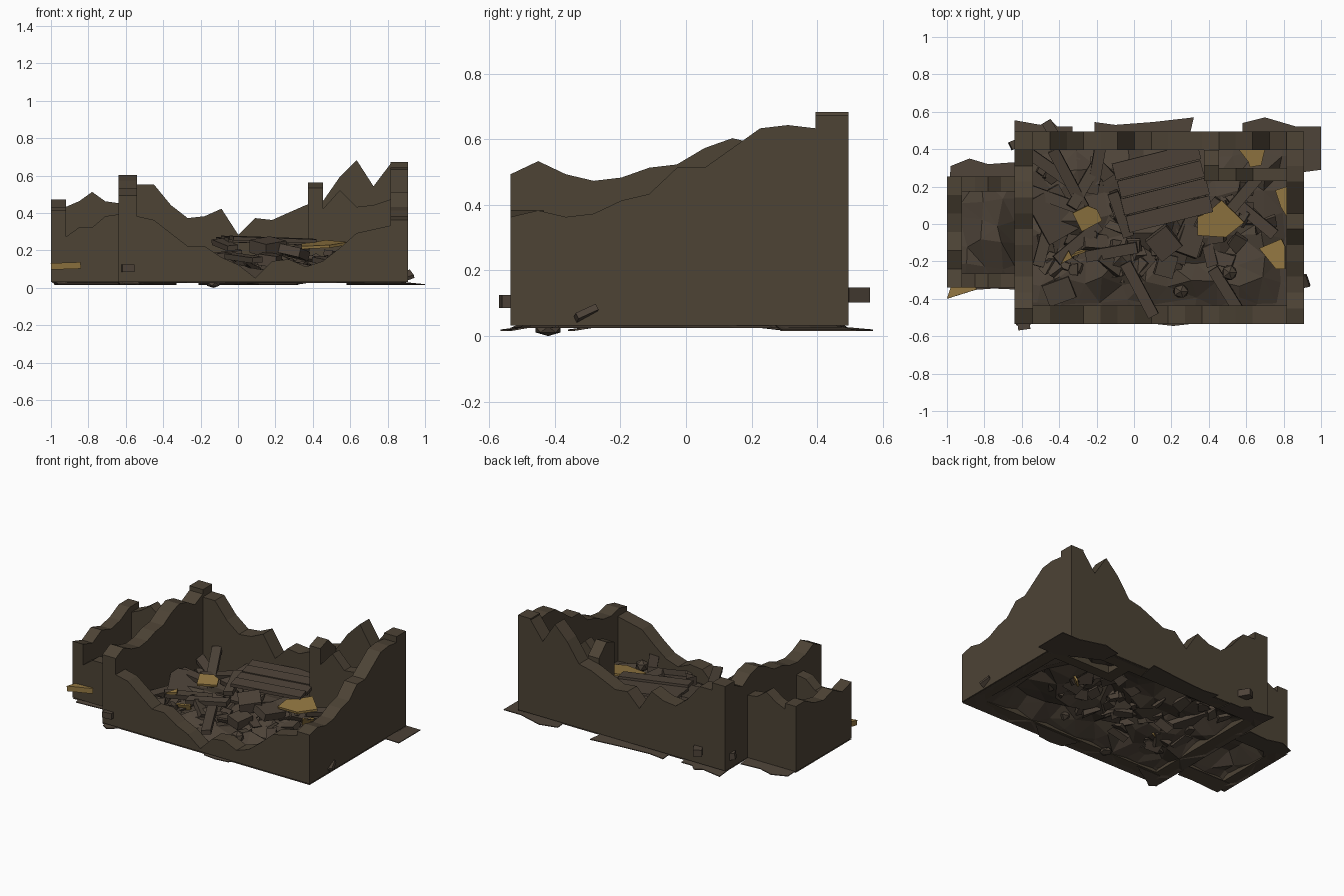
import bpy, bmesh, math, random
from mathutils import Matrix, Vector, Euler

random.seed(7)
if "Cube" in bpy.data.objects:
    bpy.data.objects.remove(bpy.data.objects["Cube"], do_unlink=True)


def material(name, rgb):
    m = bpy.data.materials.new(name)
    m.use_nodes = True
    m.diffuse_color = (*rgb, 1)
    bsdf = m.node_tree.nodes["Principled BSDF"]
    bsdf.inputs["Base Color"].default_value = (*rgb, 1)
    bsdf.inputs["Roughness"].default_value = 1
    return m


BROWN = material("weathered brown", (.074, .056, .036))
RUBBLE = material("rubble brown", (.076, .057, .041))
GROUND = material("dark earth", (.073, .055, .039))
GOLD = material("dull gold", (.29, .185, .054))


def finish(name, bm, mat):
    bmesh.ops.recalc_face_normals(bm, faces=bm.faces)
    mesh = bpy.data.meshes.new(name)
    bm.to_mesh(mesh)
    bm.free()
    mesh.materials.append(mat)
    ob = bpy.data.objects.new(name, mesh)
    bpy.context.collection.objects.link(ob)
    return ob


def prism(bm, outline, offset):
    """Closed solid from an outline moved along an offset vector."""
    near = [bm.verts.new(p) for p in outline]
    far = [bm.verts.new(Vector(p) + Vector(offset)) for p in outline]
    bm.faces.new(near)
    bm.faces.new(far[::-1])
    for i in range(len(near)):
        bm.faces.new((near[i - 1], near[i], far[i], far[i - 1]))


def wall(name, axis, start, end, side, thick, heights):
    """Broken wall: evenly spaced heights in hundredths along one axis."""
    step = (end - start) / (len(heights) - 1)
    line = [(start + i * step, h / 100 + .003) for i, h in enumerate(heights)]
    line += [(end, .032), (start, .032)]
    bm = bmesh.new()
    if axis == "x":
        prism(bm, [(t, side, z) for t, z in line], (0, thick, 0))
    else:
        prism(bm, [(side, t, z) for t, z in line], (thick, 0, 0))
    return finish(name, bm, BROWN)


def add_box(bm, loc, size, rot=(0, 0, 0)):
    turn = Euler([math.radians(a) for a in rot]).to_matrix().to_4x4()
    m = Matrix.Translation(loc) @ turn @ Matrix.Diagonal((*size, 1))
    return bmesh.ops.create_cube(bm, size=1, matrix=m)["verts"]


def box(name, loc, size, rot=(0, 0, 0), mat=RUBBLE):
    bm = bmesh.new()
    add_box(bm, loc, size, rot)
    return finish(name, bm, mat)


# Main room walls
wall("front_wall", "x", -.54, .815, -.535, .1,
     [38, 36, 29, 22, 22, 16, 12, 5, 14, 15, 11, 14, 21, 29, 31, 33])
wall("back_wall", "x", -.54, .815, .395, .1,
     [55, 55, 44, 37, 38, 42, 28, 37, 36, 40, 44, 46, 59, 68, 54, 66])
wall("left_wall", "y", -.535, .395, -.64, .1,
     [49, 53, 49, 47, 48, 51, 52, 57, 60, 58, 53, 57])
wall("right_wall", "y", -.535, .395, .815, .095,
     [36, 38, 36, 37, 41, 43, 51, 51, 57, 63, 64, 63])
wall("back_left_corner", "x", -.64, -.54, .395, .1, [60, 60])
wall("back_right_corner", "x", .815, .91, .395, .1, [67, 67])

# Small closet in the back corner
wall("closet_side_wall", "y", .23, .395, .375, .08, [53, 56, 48])
wall("closet_front_wall", "x", .455, .815, .23, .07, [42, 52, 43, 44, 47])

# Side annex walls
wall("annex_left_wall", "y", -.34, .255, -1, .08, [41, 38, 43, 40, 42, 47, 47])
wall("annex_front_wall", "x", -.92, -.64, -.34, .075, [27, 32, 32, 38, 39])
wall("annex_back_wall", "x", -.92, -.64, .175, .08, [43, 46, 51, 46, 45])


# Uneven earth floors
def heap(x, y):
    edge = min(x + .56, .83 - x, y + .45, .41 - y)
    mound = math.exp(-((x - .15) / .5) ** 2 - ((y - .08) / .35) ** 2)
    return .025 + max(0, min(edge / .08, 1)) * (.055 + .07 * mound)


def annex_heap(x, y):
    edge = min(x + .94, -.62 - x, y + .28, .2 - y)
    return .025 + max(0, min(edge / .08, 1)) * .08


def floor(name, x0, x1, y0, y1, nx, ny, rise):
    bm = bmesh.new()
    bmesh.ops.create_grid(bm, x_segments=nx, y_segments=ny, size=.5)
    for v in bm.verts:
        inner = abs(v.co.x) < .49 and abs(v.co.y) < .49
        jitter = .03 if inner else 0
        x = x0 + (v.co.x + .5) * (x1 - x0) + random.uniform(-jitter, jitter)
        y = y0 + (v.co.y + .5) * (y1 - y0) + random.uniform(-jitter, jitter)
        z = rise(x, y)
        v.co = (x, y, z + random.uniform(-1, 1) * min(.045, (z - .025) * .6))
    bmesh.ops.triangulate(bm, faces=bm.faces)
    return finish(name, bm, GROUND)


floor("main_floor", -.64, .91, -.535, .495, 13, 9, heap)
floor("annex_floor", -1, -.64, -.34, .255, 4, 5, annex_heap)


# Thin slabs of earth sloping out under the walls; the first two points are the inner edge
def slab(name, points):
    bm = bmesh.new()
    prism(bm, [(x, y, .03 if i < 2 else .015) for i, (x, y) in enumerate(points)], (0, 0, .005))
    finish(name, bm, GROUND)


slab("earth_back_left", [(-.64, .4), (-.33, .4), (-.33, .52), (-.41, .52), (-.45, .56), (-.5, .53), (-.64, .555)])
slab("earth_back_middle", [(-.21, .4), (.28, .4), (.32, .57), (.1, .545), (-.1, .53), (-.21, .545)])
slab("earth_back_right", [(.58, .4), (.85, .27), (1, .29), (1, .52), (.87, .52), (.7, .57), (.58, .54)])
slab("earth_annex_back", [(-.99, .18), (-.64, .18), (-.64, .33), (-.78, .32), (-.88, .35), (-.98, .31)])
slab("earth_front_left", [(-.64, -.45), (-.4, -.45), (-.55, -.535), (-.59, -.565), (-.63, -.54)])
slab("earth_front_middle", [(.4, -.45), (.05, -.45), (.12, -.535), (.21, -.545), (.3, -.535)])
slab("earth_annex_front", [(-.98, -.25), (-.64, -.25), (-.64, -.35), (-.75, -.345), (-.96, -.36)])

# Fallen plank panel
for i in range(4):
    box(f"panel_plank_{i + 1}", (.12 + .023 * i, .335 - .094 * i, .25 + .008 * (i % 2)),
        (.47 - .01 * (i % 2), .09, .022), (3, 2, 14))

# Loose beams: position, length, yaw, pitch
beams = [(-.35, .24, .2, .36, -62, 12), (-.45, .3, .14, .3, -35, 5), (-.27, .2, .17, .26, 60, 10),
         (-.2, .3, .16, .28, 80, -8), (-.42, .13, .15, .32, -20, -6), (-.48, -.1, .12, .26, 75, 4),
         (.03, -.35, .16, .32, -62, 4), (.49, -.35, .14, .26, -58, 6), (-.12, -.15, .17, .28, 10, -8),
         (-.3, -.1, .14, .3, 40, 8), (.3, .02, .2, .26, 65, -6), (.57, .14, .17, .28, 50, 7),
         (.66, .02, .15, .24, -40, 0), (-.07, .05, .23, .25, -70, 8)]
for i, (x, y, z, length, yaw, pitch) in enumerate(beams):
    box(f"loose_beam_{i + 1}", (x, y, z), (length, .06, .03), (6, pitch, yaw))

# Broken chunks and masonry blocks
box("broken_slab", (-.43, .05, .13), (.2, .26, .03), (8, 10, 30))
box("square_block", (.16, -.1, .22), (.14, .14, .07), (10, -8, 38))
box("tilted_block", (.3, -.09, .19), (.12, .16, .05), (-8, 12, -20))
box("small_block", (.17, -.22, .15), (.1, .12, .06), (5, 8, -15))
box("front_slab", (-.4, -.36, .09), (.15, .12, .03), (10, -6, 20))


def scatter(name, count, x0, x1, y0, y1):
    bm = bmesh.new()
    for _ in range(count):
        x, y = random.uniform(x0, x1), random.uniform(y0, y1)
        size = [random.uniform(.05, .14), random.uniform(.04, .09), random.uniform(.015, .04)]
        turn = [random.uniform(-25, 25), random.uniform(-25, 25), random.uniform(0, 180)]
        verts = add_box(bm, (x, y, heap(x, y) + random.uniform(-.03, .035)), size, turn)
        for v in verts:
            v.co += Vector([random.uniform(-.01, .01) for _ in range(3)])
            v.co.z = max(v.co.z, .03)
    return finish(name, bm, RUBBLE)


scatter("rubble_left", 28, -.49, -.05, -.34, .34)
scatter("rubble_middle", 32, -.1, .5, -.22, .2)
scatter("rubble_right", 9, .4, .75, -.25, .2)


# Faceted stones
def stone(name, loc, size):
    bm = bmesh.new()
    bmesh.ops.create_icosphere(bm, subdivisions=1, radius=1)
    for v in bm.verts:
        v.co = Vector(loc) + Vector([c * s for c, s in zip(v.co, size)])
    finish(name, bm, GROUND)


stone("round_stone", (.51, -.26, .15), (.045, .045, .04))
stone("front_stone", (.25, -.36, .11), (.045, .04, .04))
stone("lower_stone", (-.13, -.42, .02), (.04, .045, .02))


# Gold panels lying in the rubble
def gold_panel(name, loc, points, rot, thick=.015):
    bm = bmesh.new()
    prism(bm, [(x, y, 0) for x, y in points], (0, 0, thick))
    turn = Euler([math.radians(a) for a in rot]).to_matrix().to_4x4()
    bm.transform(Matrix.Translation(loc) @ turn)
    finish(name, bm, GOLD)


gold_panel("gold_panel_centre", (.46, .02, .225),
           [(-.12, -.08), (.03, -.09), (.13, -.01), (.01, .11), (-.07, .04), (-.12, .02)], (8, -3, 0))
gold_panel("gold_panel_left", (-.25, .03, .195),
           [(-.08, .03), (-.03, -.07), (.08, -.01), (.05, .05), (0, .07)], (8, 6, 0))
gold_panel("gold_panel_closet", (.63, .355, .16),
           [(-.07, .045), (-.02, -.02), (-.01, -.05), (.05, -.04), (.07, .045)], (6, 0, 0))
gold_panel("gold_panel_right", (.75, -.16, .135),
           [(-.08, .03), (.04, .08), (.06, .04), (.06, -.08), (.01, -.08)], (0, -8, 0))
gold_panel("gold_panel_wall", (.785, .12, .15), [(-.03, .06), (.03, .08), (.03, -.08), (0, -.03)], (0, 0, 0))
gold_panel("gold_scrap", (-.36, -.18, .17), [(-.03, -.03), (.03, 0), (.01, .04)], (10, 0, 0))
gold_panel("gold_annex_plank", (-.92, -.35, .1),
           [(-.08, -.05), (.08, 0), (.06, .04), (-.05, .04)], (0, -2, 0), .035)

# Buried ends of the gold sheets
box("gold_buried_sheet", (.5, .03, .11), (.07, .012, .11), (25, 0, 45), GOLD)
box("gold_buried_strip", (-.3, -.15, .08), (.09, .012, .05), (20, 0, 20), GOLD)

# Beam ends poking through the outer walls
box("front_beam_end", (-.59, -.535, .105), (.065, .06, .04), (0, 0, 8))
box("right_beam_end", (.91, -.305, .068), (.045, .07, .02), (25, -20, 10))
box("back_beam_end", (-.45, .515, .125), (.055, .075, .045), (0, 0, 30))
box("left_beam_end", (-.63, .43, .11), (.07, .045, .045), (0, 8, 25))
